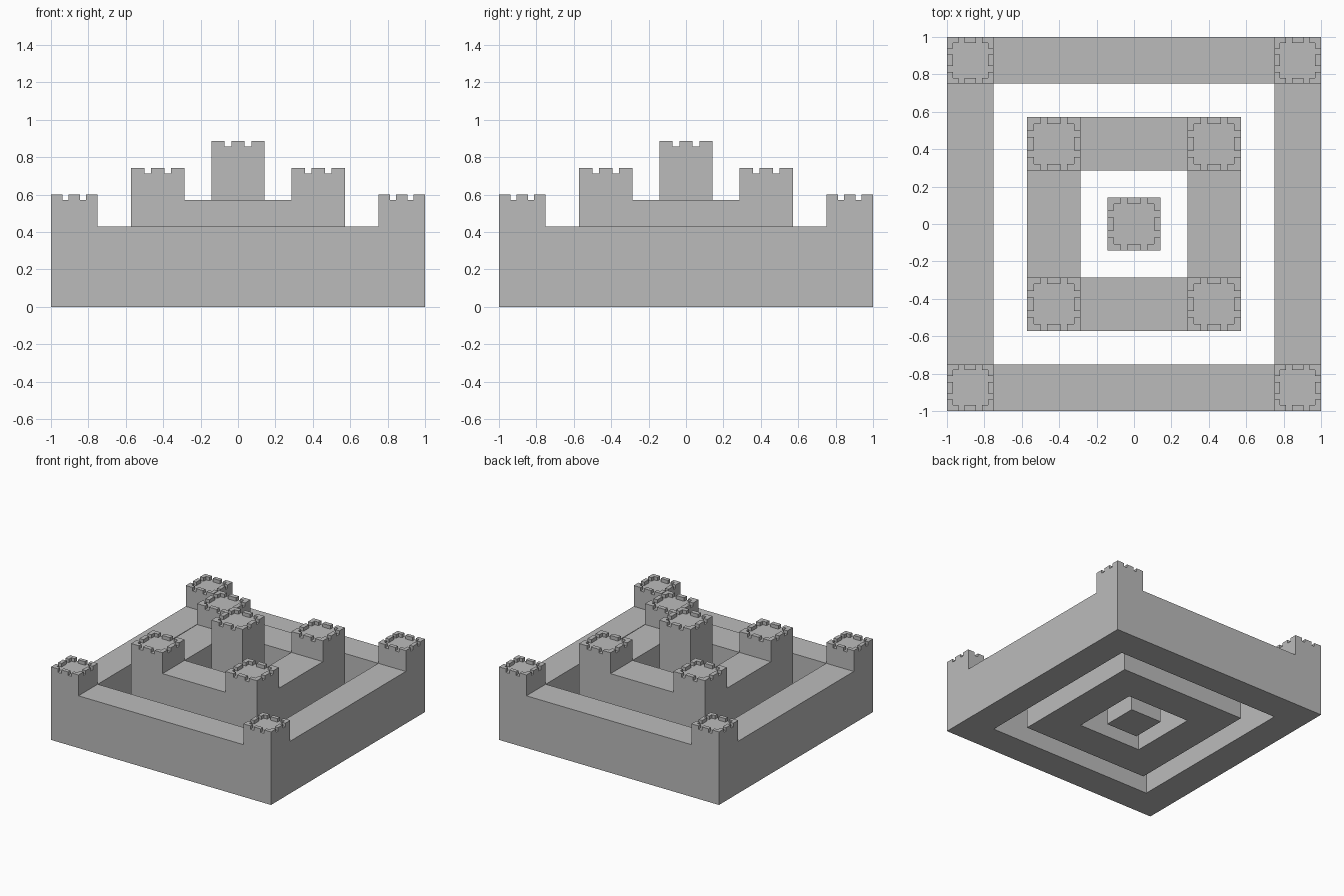
import bpy
import bmesh

if "Cube" in bpy.data.objects:
    bpy.data.objects.remove(bpy.data.objects["Cube"], do_unlink=True)

U = 1 / 7           # building module
MERLON = 0.2 * U    # height of the battlements
N = 8               # cells across one tower

stone = bpy.data.materials.new("grey stone")
stone.use_nodes = True
colour = (0.5, 0.5, 0.5, 1)
stone.diffuse_color = colour
stone.node_tree.nodes["Principled BSDF"].inputs["Base Color"].default_value = colour


def raise_faces(bm, faces, height, keep=False):
    """Extrude faces straight up and return the raised ones."""
    out = bmesh.ops.extrude_face_region(bm, geom=faces, use_keep_orig=keep)["geom"]
    verts = [g for g in out if isinstance(g, bmesh.types.BMVert)]
    bmesh.ops.translate(bm, vec=(0, 0, height), verts=verts)
    return [g for g in out if isinstance(g, bmesh.types.BMFace)]


def is_merlon(i, j):
    """Border cells of a tower, minus two gaps on each side."""
    return ((i in (0, N - 1) and j not in (2, 5)) or
            (j in (0, N - 1) and i not in (2, 5)))


def fort(name, lines, floor_z, wall_z=None):
    """Plan on a square grid of lines, raised to walls, towers and merlons."""
    bm = bmesh.new()
    n = len(lines)
    pts = [[bm.verts.new((x, y, 0)) for y in lines] for x in lines]
    cells = [(i, j) for i in range(n - 1) for j in range(n - 1)
             if wall_z is None or i != N or j != N]
    if wall_z:      # leave the courtyard open
        cells = [c for c in cells if c != (N, N)]
    plan = [bm.faces.new((pts[i][j], pts[i + 1][j], pts[i + 1][j + 1], pts[i][j + 1]))
            for i, j in cells]

    def cell(face):
        c = face.calc_center_median()
        return (sum(c.x > v for v in lines) - 1, sum(c.y > v for v in lines) - 1)

    top = raise_faces(bm, plan, wall_z or floor_z, keep=True)
    if wall_z:
        towers = [f for f in top if N not in cell(f)]
        top = raise_faces(bm, towers, floor_z - wall_z)
    # a ring repeats its tower pattern after the wall span
    local = lambda k: k if k < N else k - N - 1
    teeth = [f for f in top if is_merlon(*map(local, cell(f)))]
    raise_faces(bm, teeth, MERLON)

    bmesh.ops.dissolve_limit(bm, angle_limit=0.01, verts=bm.verts, edges=bm.edges)
    bmesh.ops.recalc_face_normals(bm, faces=bm.faces)
    mesh = bpy.data.meshes.new(name)
    bm.to_mesh(mesh)
    bm.free()
    mesh.materials.append(stone)
    bpy.context.collection.objects.link(bpy.data.objects.new(name, mesh))


def ring_lines(outer, inner):
    side = [-outer + (outer - inner) * k / N for k in range(N + 1)]
    return side + [-v for v in reversed(side)]


# Outer wall with corner towers, inner wall with corner towers, central keep
fort("outer_wall", ring_lines(7 * U, 5.25 * U), 4 * U, 3 * U)
fort("inner_wall", ring_lines(4 * U, 2 * U), 5 * U, 4 * U)
fort("central_keep", [U * (2 * k / N - 1) for k in range(N + 1)], 6 * U)
